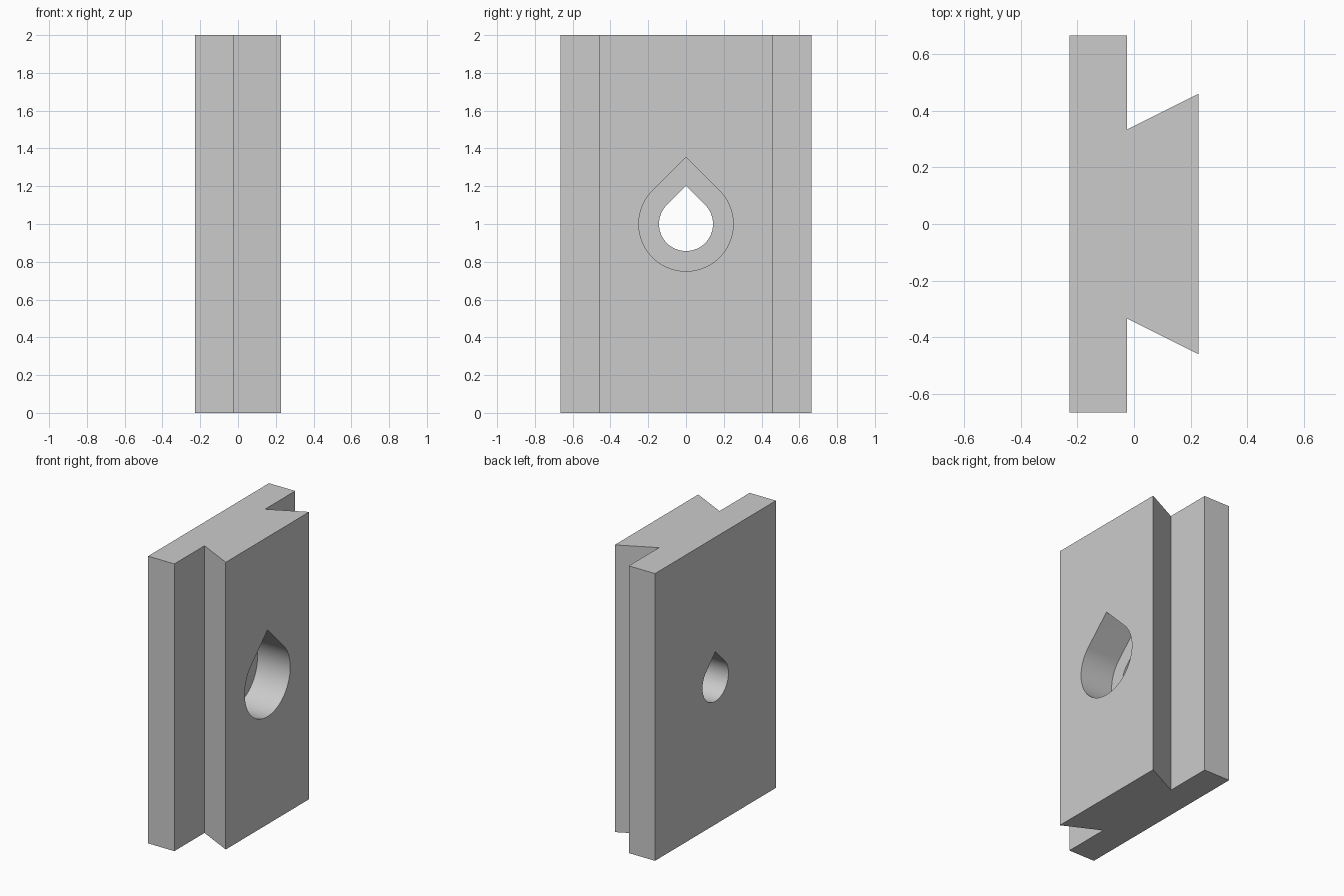
import bpy, bmesh, math

if "Cube" in bpy.data.objects:
    bpy.data.objects.remove(bpy.data.objects["Cube"], do_unlink=True)

HEIGHT = 2.0
BACK, STEP, FRONT = -0.227, -0.025, 0.227   # x of plate back, plate face, dovetail face
PLATE_Y, NECK_Y, FLARE_Y = 0.665, 0.333, 0.459

grey = bpy.data.materials.new("plain grey")
grey.use_nodes = True
grey.diffuse_color = (0.6, 0.6, 0.6, 1)
grey.node_tree.nodes["Principled BSDF"].inputs["Base Color"].default_value = (0.6, 0.6, 0.6, 1)


def prism(name, points, offset):
    """Extrude a closed outline along the offset vector."""
    bm = bmesh.new()
    face = bm.faces.new([bm.verts.new(p) for p in points])
    ext = bmesh.ops.extrude_face_region(bm, geom=[face])
    moved = [g for g in ext["geom"] if isinstance(g, bmesh.types.BMVert)]
    bmesh.ops.translate(bm, verts=moved, vec=offset)
    bmesh.ops.recalc_face_normals(bm, faces=bm.faces)
    mesh = bpy.data.meshes.new(name)
    bm.to_mesh(mesh)
    bm.free()
    mesh.materials.append(grey)
    obj = bpy.data.objects.new(name, mesh)
    bpy.context.collection.objects.link(obj)
    return obj


def teardrop(name, radius, x0, x1, steps=72):
    """Round hole whose roof rises in two 45 degree tangents to a point."""
    arc = [math.radians(135 + 270 * i / steps) for i in range(steps + 1)]
    pts = [(x0, radius * math.cos(a), HEIGHT / 2 + radius * math.sin(a)) for a in arc]
    pts.append((x0, 0, HEIGHT / 2 + radius * math.sqrt(2)))
    return prism(name, pts, (x1 - x0, 0, 0))


# Back plate with dovetail rail, one mirrored cross-section
half = [(BACK, PLATE_Y), (STEP, PLATE_Y), (STEP, NECK_Y), (FRONT, FLARE_Y)]
outline = half + [(x, -y) for x, y in reversed(half)]
body = prism("dovetail_plate", [(x, y, 0) for x, y in outline], (0, 0, HEIGHT))

# Through hole and wider counterbore
cutters = [teardrop("through_hole_cutter", 0.143, BACK - 0.1, FRONT + 0.1),
           teardrop("counterbore_cutter", 0.25, STEP, FRONT + 0.1)]
bpy.ops.object.select_all(action='DESELECT')
body.select_set(True)
bpy.context.view_layer.objects.active = body
for cutter in cutters:
    cutter.hide_render = True
    mod = body.modifiers.new(cutter.name, 'BOOLEAN')
    mod.operation = 'DIFFERENCE'
    mod.solver = 'EXACT'
    mod.object = cutter
    bpy.ops.object.modifier_apply(modifier=mod.name)
    bpy.data.objects.remove(cutter, do_unlink=True)

# Smooth bores, crisp edges
bpy.ops.object.shade_smooth_by_angle(angle=math.radians(30))
